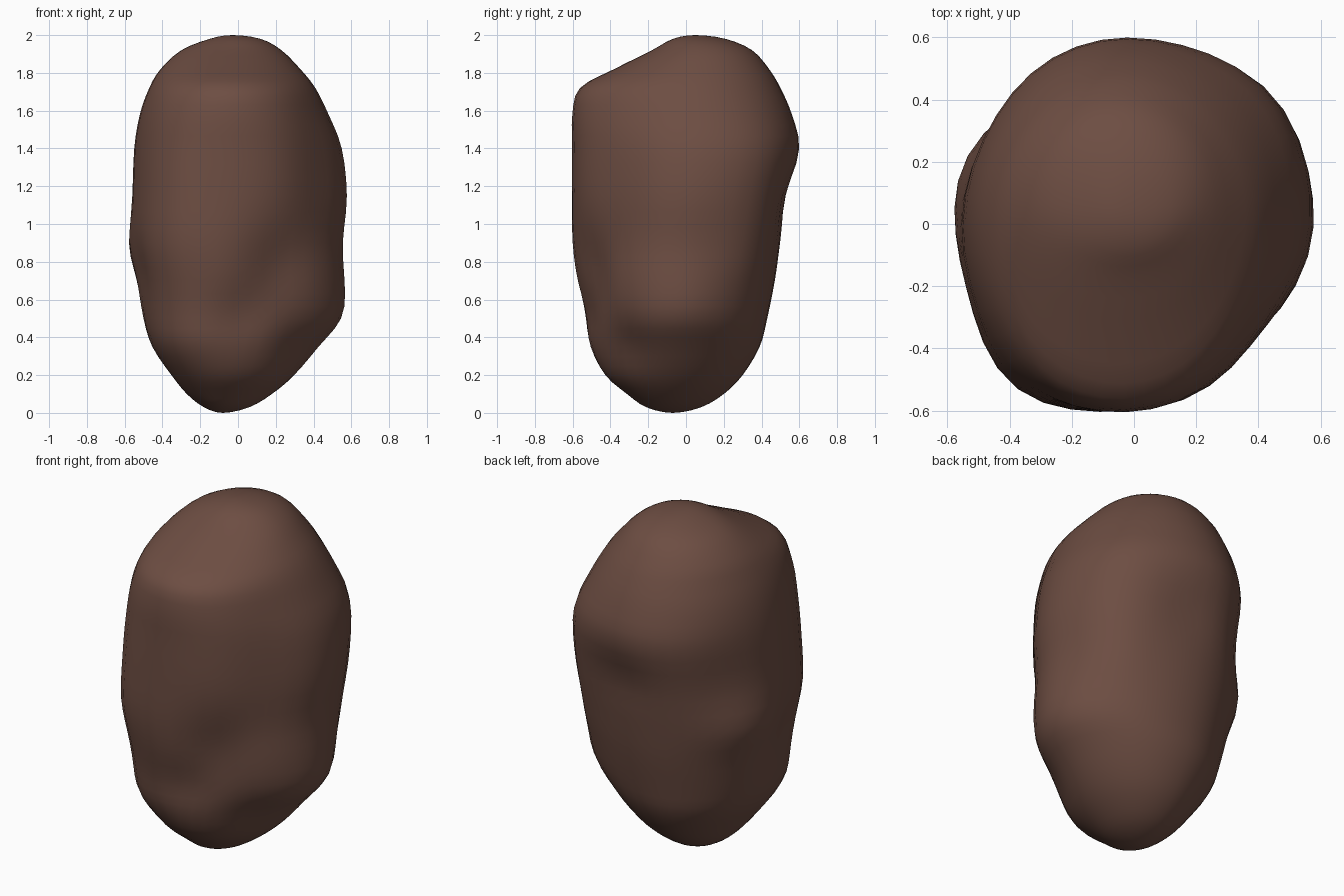
import bpy
import math
from mathutils import Vector

default_cube = bpy.data.objects.get("Cube")
if default_cube:
    bpy.data.objects.remove(default_cube, do_unlink=True)

SEGMENTS = 40
STEPS = 3

# Outline in hundredths: height, low x, high x, low y, high y
OUTLINE = [
    (0, -8, -8, -7, -7), (3, -18, 6, -21, 8), (10, -27, 18, -31, 20),
    (20, -35, 30, -42, 30), (35, -45, 43, -49, 39), (50, -50, 54, -53, 43),
    (70, -54, 56, -58, 47), (90, -57, 56, -60, 50), (115, -56, 58, -60, 55),
    (140, -55, 55, -60, 60), (158, -52, 48, -60, 56), (172, -47, 41, -56, 50),
    (182, -41, 33, -38, 44), (192, -30, 23, -18, 35), (198, -15, 12, -7, 21),
    (200, -3, -3, 5, 5),
]

# Swellings and hollows: centre, sideways spread, vertical spread, amount
LUMPS = [
    ((-.36, -.5, 1.1), .22, .55, .05),    # front corner ridge
    ((-.3, -.42, .38), .25, .2, .045),    # low front corner
    ((.2, -.5, .74), .2, .25, -.08),      # front groove
    ((.02, -.54, .52), .13, .16, -.03),   # groove tail
    ((.34, -.36, .36), .2, .2, -.04),     # groove foot
    ((.5, 0, .6), .2, .15, .015),         # low side knob
    ((.45, -.36, 1.1), .25, .55, -.05),   # flattened side
    ((.42, .38, 1.3), .25, .4, .035),     # rear shoulder
    ((.42, .36, .88), .2, .22, .03),      # rear flank
    ((.05, .52, 1.14), .2, .16, -.03),    # back hollow
    ((-.45, .3, 1.2), .2, .3, -.015),     # rear side hollow
    ((-.5, .2, .88), .2, .15, .03),       # rear side knob
    ((-.52, -.2, .75), .14, .2, -.03),    # side hollow
]


def flipped(row):
    """Outline row carried past a pole, so the spline rounds it off."""
    z, x_low, x_high, y_low, y_high = row
    return (z, x_high, x_low, y_high, y_low)


def spline(a, b, c, d, t):
    """Smooth curve from b to c with a and d as neighbours."""
    return .5 * (2 * b + (c - a) * t + (2 * a - 5 * b + 4 * c - d) * t ** 2
                 + (3 * b - a - 3 * c + d) * t ** 3)


def smooth_rows():
    rows = [flipped(OUTLINE[1])] + OUTLINE + [flipped(OUTLINE[-2])]
    result = []
    for i in range(1, len(rows) - 2):
        for step in range(STEPS):
            group = zip(*rows[i - 1:i + 3])
            result.append([spline(*values, step / STEPS) / 100 for values in group])
    return result[1:]


def lumpy(point):
    """Push a point in or out from the upright axis."""
    outward = Vector((point.x, point.y, 0))
    if outward.length:
        outward.normalize()
    shift = 0
    for centre, wide, tall, amount in LUMPS:
        gap = point - Vector(centre)
        spread = (gap.x ** 2 + gap.y ** 2) / wide ** 2 + (gap.z / tall) ** 2
        shift += amount * math.exp(-spread)
    return point + outward * shift


def ring_point(row, angle):
    """Point on a ring made of four quarter ellipses."""
    z, x_low, x_high, y_low, y_high = row
    rise = z / 2
    # The middle drifts from the bottom pole to the top pole
    cx = (x_low + x_high) / 2 * .5 + (-.08 + .05 * rise) * .5
    cy = (y_low + y_high) / 2 * .5 + (-.07 + .12 * rise) * .5
    c, s = math.cos(angle), math.sin(angle)
    x = cx + c * (x_high - cx if c > 0 else cx - x_low)
    y = cy + s * (y_high - cy if s > 0 else cy - y_low)
    return lumpy(Vector((x, y, z)))


def pole(row):
    return Vector((row[1], row[3], row[0])) / 100


# Stone body: rings joined by quads, closed by a fan at each pole
rows = smooth_rows()
verts = [ring_point(row, math.tau * k / SEGMENTS)
         for row in rows for k in range(SEGMENTS)]
bottom = len(verts)
top = bottom + 1
verts += [pole(OUTLINE[0]), pole(OUTLINE[-1])]

faces = []
last = (len(rows) - 1) * SEGMENTS
for k in range(SEGMENTS):
    n = (k + 1) % SEGMENTS
    for base in range(0, last, SEGMENTS):
        faces.append((base + k, base + n, base + SEGMENTS + n, base + SEGMENTS + k))
    faces.append((bottom, n, k))
    faces.append((top, last + k, last + n))

mesh = bpy.data.meshes.new("stone")
mesh.from_pydata(verts, [], faces)
stone = bpy.data.objects.new("stone", mesh)
bpy.context.collection.objects.link(stone)
mesh.shade_smooth()

# Brown stone colour
brown = bpy.data.materials.new("earth brown")
brown.use_nodes = True
colour = (.153, .075, .055, 1)
brown.diffuse_color = colour
brown.node_tree.nodes["Principled BSDF"].inputs["Base Color"].default_value = colour
mesh.materials.append(brown)
